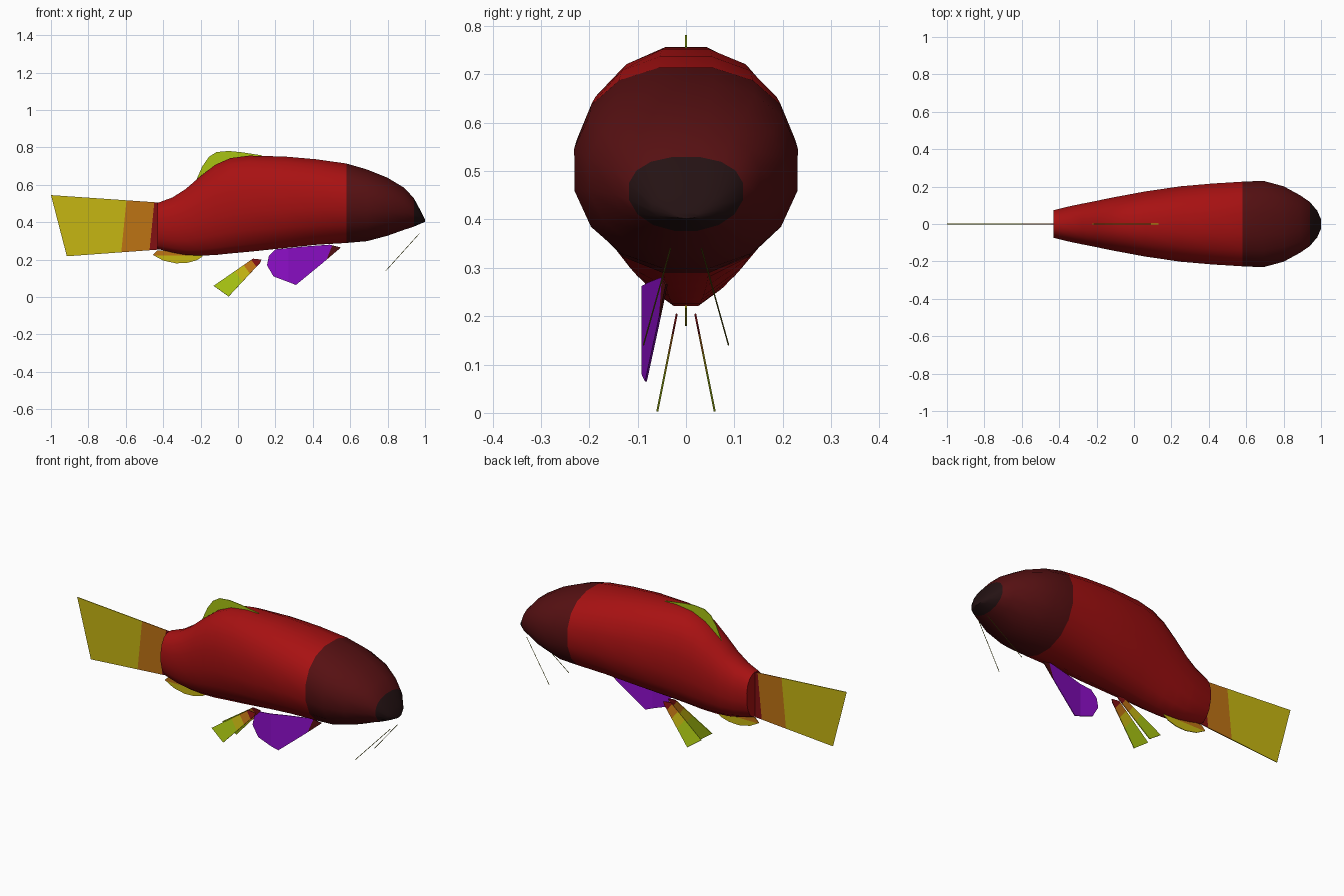
import bpy, bmesh, math
from mathutils import Vector

cube = bpy.data.objects.get("Cube")
if cube:
    bpy.data.objects.remove(cube, do_unlink=True)


def material(name, *srgb):
    """One flat colour, given as 0-255 values and stored as linear."""
    lin = [((c / 255 + .055) / 1.055) ** 2.4 if c > 10 else c / 3295 for c in srgb]
    m = bpy.data.materials.new(name)
    m.use_nodes = True
    m.diffuse_color = (*lin, 1)
    bsdf = m.node_tree.nodes["Principled BSDF"]
    bsdf.inputs["Base Color"].default_value = (*lin, 1)
    bsdf.inputs["Roughness"].default_value = .8
    return m


RED = material("body red", 168, 17, 18)
MAROON = material("head maroon", 86, 16, 18)
BLACK = material("nose black", 36, 18, 19)
ROOT = material("fin root red", 130, 16, 18)
ORANGE = material("fin orange", 190, 115, 20)
YELLOW = material("fin yellow", 198, 182, 18)
LIME = material("fin lime", 168, 196, 18)
PURPLE = material("fin purple", 142, 14, 202)
OLIVE = material("barbel olive", 120, 120, 25)


def finish(name, bm, mats):
    mesh = bpy.data.meshes.new(name)
    bm.to_mesh(mesh)
    bm.free()
    for m in mats:
        mesh.materials.append(m)
    ob = bpy.data.objects.new(name, mesh)
    bpy.context.collection.objects.link(ob)
    return ob


# Body: rounded cross-sections given as x, bottom, top, half width
SECTIONS = [
    (-.43, .255, .505, .075), (-.35, .235, .535, .095), (-.28, .222, .58, .11),
    (-.2, .217, .65, .126), (-.12, .22, .712, .143), (-.04, .228, .747, .158),
    (.06, .237, .76, .177), (.25, .257, .755, .205), (.42, .275, .74, .22),
    (.58, .285, .717, .23), (.69, .295, .685, .235), (.8, .325, .64, .205),
    (.89, .358, .585, .155), (.94, .375, .53, .12), (.98, .393, .455, .072),
    (1, .402, .415, .025)]
SIDES = 16


def section(bm, x, bottom, top, half):
    mid = bottom + (top - bottom) * .53
    ring = []
    for i in range(SIDES):
        a = math.tau * (i + .5) / SIDES
        c, s = math.cos(a), math.sin(a)
        power = .86 if s > 0 else .97
        height = top - mid if s > 0 else mid - bottom
        y = math.copysign(abs(c) ** power, c) * half
        z = mid + math.copysign(abs(s) ** power, s) * height
        ring.append(bm.verts.new((x, y, z)))
    return ring


bm = bmesh.new()
rings = [section(bm, *s) for s in SECTIONS]
for a, b in zip(rings, rings[1:]):
    for i in range(SIDES):
        j = (i + 1) % SIDES
        bm.faces.new((a[i], a[j], b[j], b[i]))
bm.faces.new(rings[0])
bm.faces.new(rings[-1])
bmesh.ops.recalc_face_normals(bm, faces=bm.faces)
for f in bm.faces:
    x = f.calc_center_median().x
    f.material_index = (x > .58) + (x > .94)
body = finish("body", bm, [RED, MAROON, BLACK])
bpy.context.view_layer.objects.active = body
body.select_set(True)
bpy.ops.object.shade_smooth_by_angle(angle=math.radians(50))
body.select_set(False)


def fin(name, outline, mats, cuts=(), depth=lambda x, z: 0, creases=()):
    """Thin plate from an x-z outline; each cut starts the next colour."""
    bm = bmesh.new()
    bm.faces.new([bm.verts.new((x, 0, z)) for x, z in outline])
    bmesh.ops.triangulate(bm, faces=bm.faces)
    planes = [(Vector((x, 0, z)), Vector((nx, 0, nz))) for x, z, nx, nz in cuts]
    bends = [(Vector((x, 0, 0)), Vector((1, 0, 0))) for x in creases]
    for co, no in planes + bends:
        geom = bm.verts[:] + bm.edges[:] + bm.faces[:]
        bmesh.ops.bisect_plane(bm, geom=geom, plane_co=co, plane_no=no)
    for f in bm.faces:
        c = f.calc_center_median()
        f.material_index = sum((c - co).dot(no) > 0 for co, no in planes)
    for v in bm.verts:
        v.co.y = depth(v.co.x, v.co.z)
    bmesh.ops.recalc_face_normals(bm, faces=bm.faces)
    ob = finish(name, bm, mats)
    mod = ob.modifiers.new("thickness", 'SOLIDIFY')
    mod.thickness = .004
    mod.offset = 0
    return ob


# Tail: colours change from the root backwards
fin("tail_fin",
    [(-.42, .505), (-1, .545), (-.93, .505), (-.88, .455), (-.852, .4),
     (-.86, .33), (-.885, .275), (-.915, .218), (-.42, .254)],
    [ROOT, ORANGE, YELLOW], [(-.46, .38, -1, .1), (-.61, .38, -1, .1)])

# Fins on the centre line
fin("dorsal_fin",
    [(-.23, .61), (-.19, .7), (-.155, .75), (-.115, .775), (-.05, .781),
     (.02, .774), (.13, .757), (.1, .7), (-.1, .65)], [LIME])
fin("anal_fin",
    [(-.43, .25), (-.455, .225), (-.4, .195), (-.33, .18), (-.27, .183),
     (-.22, .197), (-.19, .217), (-.2, .25)], [YELLOW, ORANGE], [(-.35, .222, 0, 1)])

# Paired fins and barbels
for side, label in ((1, "left"), (-1, "right")):
    fin(label + "_pelvic_fin",
        [(.08, .205), (-.13, .06), (-.05, .003), (.12, .185), (.125, .2)],
        [ROOT, ORANGE, YELLOW, LIME],
        [(.085, .18, -.8, -.6), (.045, .15, -.8, -.6), (0, .115, -.8, -.6)],
        lambda x, z, s=side: s * (.06 - .2 * z))

    curve = bpy.data.curves.new(label + "_barbel", 'CURVE')
    curve.dimensions = '3D'
    curve.bevel_depth = .0016
    curve.bevel_resolution = 0
    line = curve.splines.new('POLY')
    line.points.add(1)
    line.points[0].co = (.97, side * .032, .34, 1)
    line.points[1].co = (.79, side * .088, .14, 1)
    curve.materials.append(OLIVE)
    barbel = bpy.data.objects.new(label + "_barbel", curve)
    bpy.context.collection.objects.link(barbel)

# Single pectoral fin, curving outwards from its root
fin("right_pectoral_fin",
    [(.55, .265), (.49, .28), (.35, .27), (.2, .255), (.165, .22), (.155, .17),
     (.19, .11), (.31, .065), (.45, .18)],
    [PURPLE, MAROON], [(.485, .23, 1, -.4)],
    lambda x, z: -.09 + .05 * min(1, max(0, (x - .27) / .28)), creases=(.27, .4))
